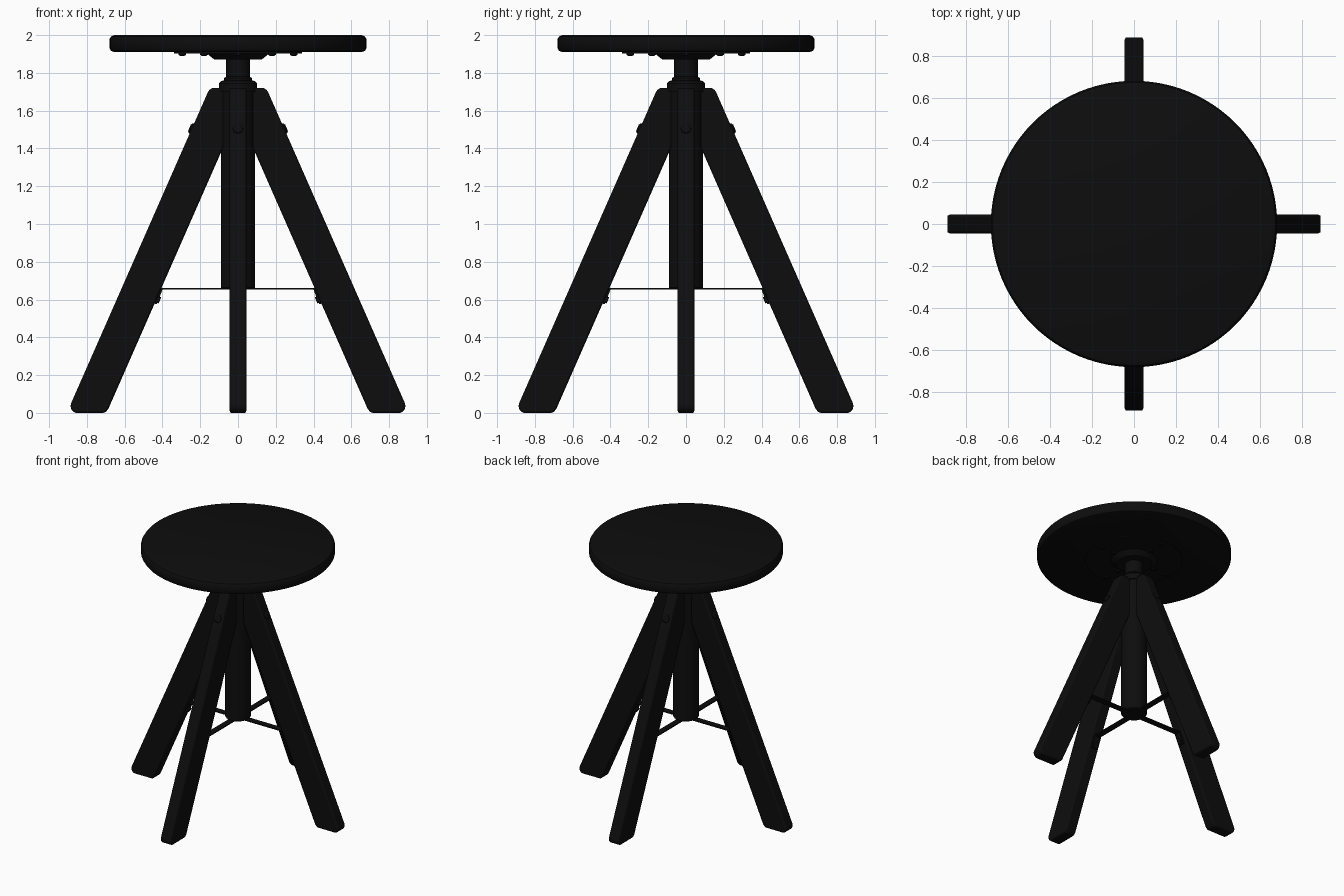
import bpy, bmesh
from math import pi, cos, sin, radians
from mathutils import Matrix, Vector

if "Cube" in bpy.data.objects:
    bpy.data.objects.remove(bpy.data.objects["Cube"])

black = bpy.data.materials.new("matte black")
black.use_nodes = True
black.diffuse_color = (0.004, 0.004, 0.004, 1)
bsdf = black.node_tree.nodes["Principled BSDF"]
bsdf.inputs["Base Color"].default_value = black.diffuse_color


def finish(name, bm, matrix=None, bevel=0):
    bmesh.ops.recalc_face_normals(bm, faces=bm.faces)
    mesh = bpy.data.meshes.new(name)
    bm.to_mesh(mesh)
    bm.free()
    mesh.materials.append(black)
    ob = bpy.data.objects.new(name, mesh)
    bpy.context.collection.objects.link(ob)
    if matrix:
        ob.matrix_world = matrix
    if bevel:
        mod = ob.modifiers.new("soft edges", "BEVEL")
        mod.width = bevel
        mod.segments = 2
        mod.limit_method = "ANGLE"
        mod.angle_limit = radians(35)
    bpy.ops.object.select_all(action="DESELECT")
    ob.select_set(True)
    bpy.context.view_layer.objects.active = ob
    bpy.ops.object.shade_smooth_by_angle(angle=radians(35))
    return ob


def lathe(name, profile, sides=48, matrix=None):
    """Closed turned part from (radius, height) points."""
    bm = bmesh.new()
    rings = []
    for r, z in profile:
        rings.append([bm.verts.new((r * cos(2 * pi * i / sides), r * sin(2 * pi * i / sides), z))
                      for i in range(sides)])
    for a, b in zip(rings, rings[1:]):
        for i in range(sides):
            j = (i + 1) % sides
            bm.faces.new((a[i], a[j], b[j], b[i]))
    bm.faces.new(rings[0])
    bm.faces.new(rings[-1])
    return finish(name, bm, matrix)


def slab(name, outline, width, matrix, bevel):
    """Outline in the xz plane, extruded along y and centred."""
    bm = bmesh.new()
    face = bm.faces.new([bm.verts.new((x, -width / 2, z)) for x, z in outline])
    new = bmesh.ops.extrude_face_region(bm, geom=[face])["geom"]
    bmesh.ops.translate(bm, vec=(0, width, 0),
                        verts=[v for v in new if isinstance(v, bmesh.types.BMVert)])
    return finish(name, bm, matrix, bevel)


# Round seat with softened rim
lathe("seat", [(0.655, 1.91), (0.672, 1.917), (0.68, 1.93),
               (0.68, 1.98), (0.672, 1.993), (0.655, 2.0)], 96)

# Mounting plate, hub and screw stem
lathe("seat_plate", [(0.34, 1.902), (0.34, 1.912)], 64)
lathe("seat_hub", [(0.12, 1.87), (0.125, 1.87), (0.165, 1.903)])
lathe("stem", [(0.063, 1.7), (0.063, 1.88)], 32)
lathe("collar", [(0.1, 1.7), (0.1, 1.745), (0.09, 1.757), (0.073, 1.76),
                 (0.073, 1.772), (0.063, 1.78)])
lathe("column", [(0.085, 0.657), (0.09, 0.663), (0.09, 1.73), (0.085, 1.735)])

leg_outline = [(0.705, 0), (0.86, 0), (0.88, 0.012), (0.888, 0.035), (0.882, 0.055),
               (0.163, 1.69), (0.152, 1.712), (0.135, 1.72), (0.04, 1.72),
               (0.04, 1.493), (0.687, 0.02)]
# Flat stretcher with its end bent down along the leg
strap_outline = [(0, 0.652), (0.4, 0.652), (0.43, 0.576), (0.442, 0.576),
                 (0.408, 0.661), (0, 0.661)]
leg_dir = Vector((-0.403, 0, 0.915))
outward = Vector((0.915, 0, 0.403))

# Four legs with their stretchers and hardware
for i, side in enumerate(("left", "back", "right", "front")):
    turn = Matrix.Rotation(i * pi / 2, 4, "Z")
    slab(side + "_leg", leg_outline, 0.088, turn, 0.01)
    slab(side + "_stretcher", strap_outline, 0.045, turn, 0)

    tilt = outward.to_track_quat("Z", "Y").to_matrix().to_4x4()
    bolt_at = turn @ Matrix.Translation((0.245, 0, 1.505)) @ tilt
    lathe(side + "_leg_bolt", [(0.028, -0.01), (0.028, 0.006), (0.018, 0.013)], 20, bolt_at)
    bracket_at = turn @ Matrix.Translation((0.428, 0, 0.602)) @ tilt
    lathe(side + "_stretcher_screw", [(0.018, -0.016), (0.018, 0.01)], 16, bracket_at)

    for r in (0.18, 0.295):
        at = turn @ Matrix.Translation((r, 0, 1.89))
        lathe(side + "_seat_screw", [(0.012, 0), (0.02, 0.006), (0.02, 0.016)], 16, at)
